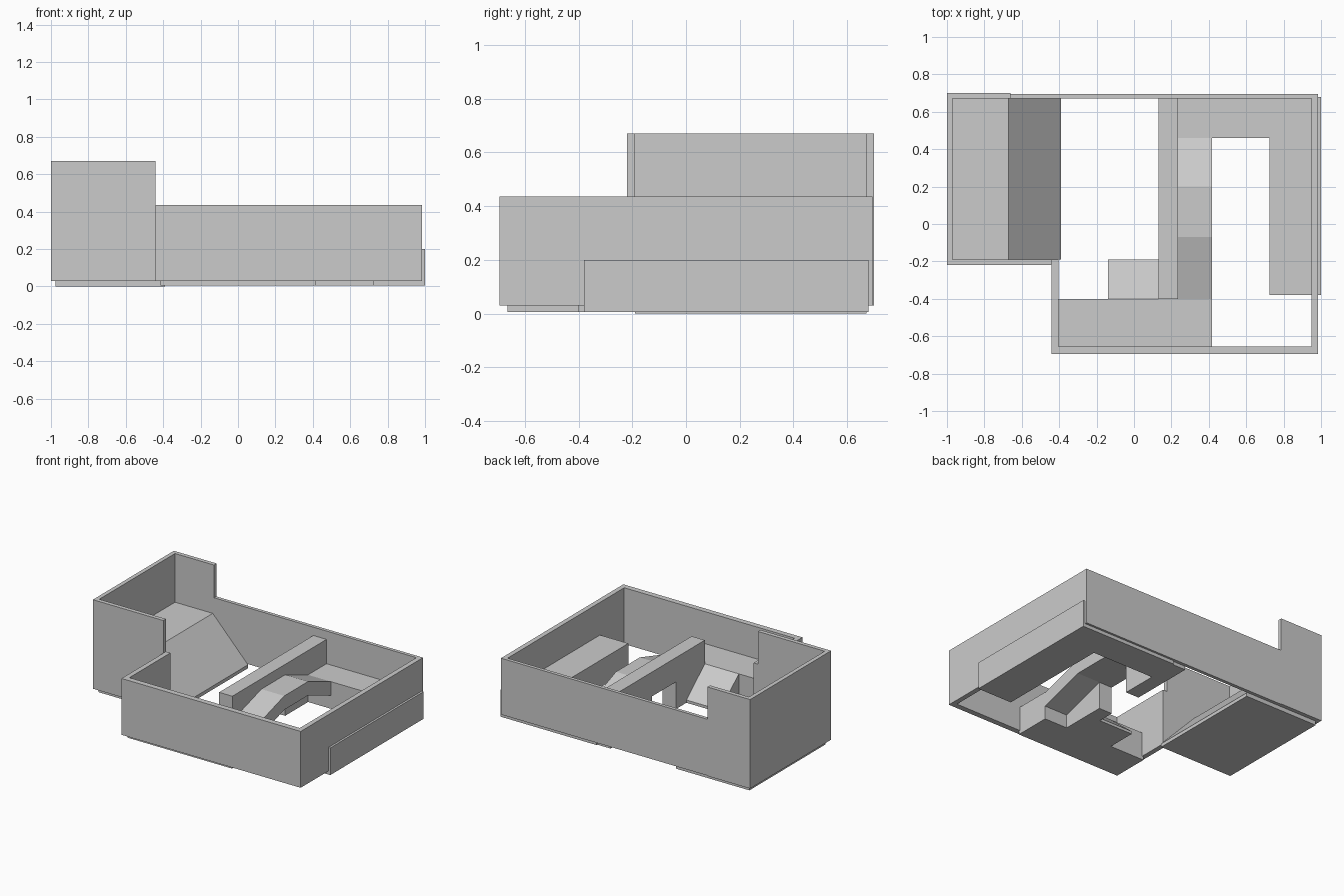
import bpy, bmesh
from mathutils import Vector

if "Cube" in bpy.data.objects:
    bpy.data.objects.remove(bpy.data.objects["Cube"])


def prism(name, profile, axis, lo, hi):
    """Extrude a 2D profile along an axis: z uses (x,y), y uses (x,z), x uses (y,z)."""
    def place(p, d):
        a, b = p
        return {'x': Vector((d, a, b)), 'y': Vector((a, d, b)), 'z': Vector((a, b, d))}[axis]
    bm = bmesh.new()
    bottom = [bm.verts.new(place(p, lo)) for p in profile]
    top = [bm.verts.new(place(p, hi)) for p in profile]
    n = len(profile)
    bm.faces.new(bottom[::-1])
    bm.faces.new(top)
    for i in range(n):
        j = (i + 1) % n
        bm.faces.new((bottom[i], bottom[j], top[j], top[i]))
    bmesh.ops.recalc_face_normals(bm, faces=bm.faces)
    mesh = bpy.data.meshes.new(name)
    bm.to_mesh(mesh)
    bm.free()
    obj = bpy.data.objects.new(name, mesh)
    bpy.context.collection.objects.link(obj)
    return obj


# Tall perimeter wall around the left end
prism("tall_wall", [(-.66, .70), (-1, .70), (-1, -.22), (-.44, -.22), (-.44, -.19),
                    (-.97, -.19), (-.97, .67), (-.66, .67)], 'z', .03, .67)

# Low perimeter wall around the main yard
prism("low_wall", [(-.66, .695), (.985, .695), (.985, -.695), (-.44, -.695), (-.44, -.19),
                   (-.405, -.19), (-.405, -.655), (.95, -.655), (.95, .67), (-.66, .67)],
      'z', .03, .435)

# Raised left platform with its full-width ramp
prism("left_platform_ramp", [(-.975, 0), (-.39, 0), (-.39, .025), (-.67, .32), (-.975, .32)],
      'y', -.19, .672)

# L-shaped ledge along the back and right
prism("corner_ledge", [(.235, .68), (1, .68), (1, -.38), (.725, -.38), (.725, .46), (.235, .46)],
      'z', .005, .2)

# Front platform and the short ramp leading up to it
prism("front_platform", [(-.415, -.665), (.417, -.665), (.417, -.4), (-.415, -.4)], 'z', .005, .205)
prism("front_ramp", [(-.4, .005), (-.19, .005), (-.19, .025), (-.4, .205)], 'x', -.14, .13)

# Dividing wall with a doorway under the bridge
prism("divider_wall", [(-.4, .005), (-.07, .005), (-.07, .2), (.2, .2), (.2, .005),
                       (.672, .005), (.672, .375), (-.4, .375)], 'x', .13, .235)

# Arched bridge joining front platform and back ledge
prism("bridge", [(-.4, .2), (-.07, .3), (.2, .3), (.46, .2), (.46, .1),
                 (.2, .2), (-.07, .2), (-.4, .1)], 'x', .235, .417)
